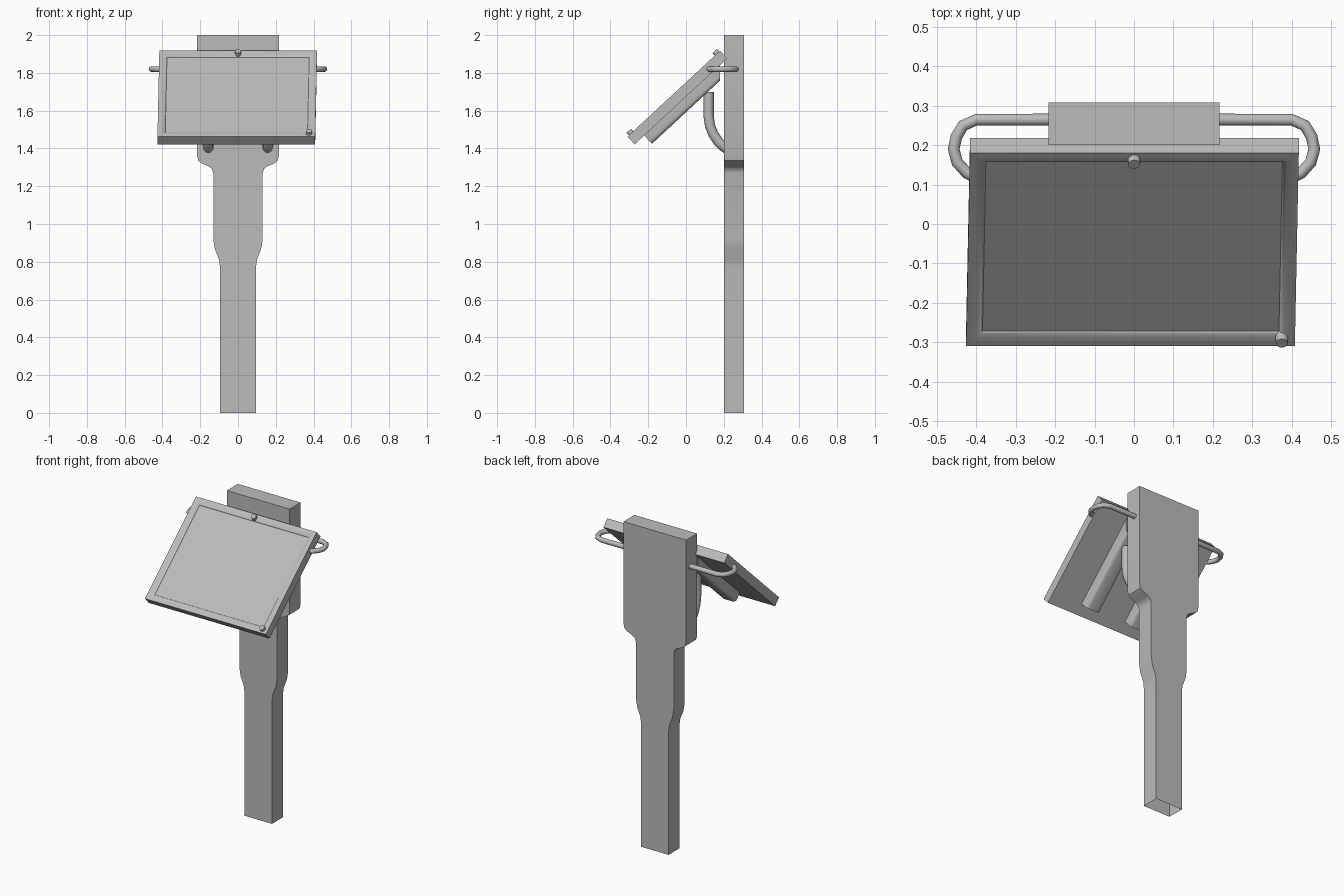
import bpy, bmesh, math
from mathutils import Vector, Matrix

if "Cube" in bpy.data.objects:
    bpy.data.objects.remove(bpy.data.objects["Cube"])

grey = bpy.data.materials.new("plain grey")
grey.diffuse_color = (0.5, 0.5, 0.5, 1)
grey.use_nodes = True
grey.node_tree.nodes["Principled BSDF"].inputs["Base Color"].default_value = grey.diffuse_color


def finish(name, bm, angle=35):
    bmesh.ops.recalc_face_normals(bm, faces=bm.faces[:])
    me = bpy.data.meshes.new(name)
    bm.to_mesh(me)
    bm.free()
    ob = bpy.data.objects.new(name, me)
    bpy.context.collection.objects.link(ob)
    me.materials.append(grey)
    bpy.ops.object.select_all(action='DESELECT')
    ob.select_set(True)
    bpy.context.view_layer.objects.active = ob
    bpy.ops.object.shade_smooth_by_angle(angle=math.radians(angle))
    return ob


def box(bm, lo, hi):
    c = [(a + b) / 2 for a, b in zip(lo, hi)]
    s = [b - a for a, b in zip(lo, hi)]
    m = Matrix.Translation(c) @ Matrix.Diagonal((*s, 1))
    return bmesh.ops.create_cube(bm, size=1, matrix=m)["verts"]


def tube(name, pts, r, sides=12):
    """Round tube along a path of points, with capped ends."""
    bm = bmesh.new()
    pts = [Vector(p) for p in pts]
    side = (pts[1] - pts[0]).cross(pts[-1] - pts[0]).normalized()
    rings = []
    for i, p in enumerate(pts):
        a, b = pts[max(i - 1, 0)], pts[min(i + 1, len(pts) - 1)]
        up = (b - a).cross(side).normalized()
        rings.append([bm.verts.new(p + r * (math.cos(t) * side + math.sin(t) * up))
                      for t in (2 * math.pi * k / sides for k in range(sides))])
    for a, b in zip(rings, rings[1:]):
        for k in range(sides):
            n = (k + 1) % sides
            bm.faces.new((a[k], a[n], b[n], b[k]))
    bm.faces.new(rings[0])
    bm.faces.new(rings[-1])
    return finish(name, bm, 50)


# Post: stepped outline, open at the bottom
half = [(0.095, 0), (0.095, 0.77), (0.1, 0.81), (0.122, 0.865), (0.131, 0.92),
        (0.131, 1.27), (0.138, 1.292), (0.155, 1.305), (0.19, 1.32),
        (0.21, 1.335), (0.217, 1.365), (0.217, 2.0)]
bm = bmesh.new()
outline = half + [(-x, z) for x, z in reversed(half)]
front = bm.faces.new([bm.verts.new((x, 0.2, z)) for x, z in outline])
back = bmesh.ops.extrude_face_region(bm, geom=[front])["geom"]
bmesh.ops.translate(bm, vec=(0, 0.108, 0), verts=[v for v in back if isinstance(v, bmesh.types.BMVert)])
bmesh.ops.recalc_face_normals(bm, faces=bm.faces[:])
bottom = [f for f in bm.faces if f.calc_center_median().z < 0.001]
bmesh.ops.delete(bm, geom=bottom, context='FACES')
finish("post", bm)

# Tilted frame of the display: x across, y up the slope, z out of the screen
slope = math.atan2(0.455, 0.49)
tilt = Matrix.Translation((-0.004, -0.065, 1.69)) @ Matrix.Rotation(slope, 4, 'X')
shear = Matrix.Identity(4)
shear[0][1] = 0.015
tilt = tilt @ shear

# Display housing with a rounded bezel sinking to the screen
bm = bmesh.new()
box(bm, (-0.4175, -0.334, -0.056), (0.4175, 0.334, 0))
screen = max(bm.faces, key=lambda f: f.calc_center_median().z)
for width, depth in ((0.02, 0), (0.02, -0.002), (0.012, -0.004), (0.006, -0.006)):
    bmesh.ops.inset_region(bm, faces=[screen], thickness=width, depth=depth)
bm.transform(tilt)
finish("display", bm, 50)

# Two round studs on the bezel
for name, x, y in (("top_stud", 0.0, 0.312), ("corner_stud", 0.384, -0.308)):
    bm = bmesh.new()
    bmesh.ops.create_cone(bm, cap_ends=True, segments=16, radius1=0.017, radius2=0.015,
                          depth=0.03, matrix=Matrix.Translation((x, y, 0.003)))
    bm.transform(tilt)
    finish(name, bm)

for label, s in (("left", -1), ("right", 1)):
    # Rail under the display
    bm = bmesh.new()
    vs = box(bm, (s * 0.16 - 0.05, -0.265, -0.116), (s * 0.16 + 0.05, 0.29, -0.05))
    for v in vs:  # upper end is cut upright against the post
        if v.co.y > 0 and v.co.z < -0.1:
            v.co.y = 0.225
    low = [e for e in bm.edges if all(v.co.z < -0.1 for v in e.verts)
           and abs(e.verts[0].co.x - e.verts[1].co.x) < 0.001]
    bmesh.ops.bevel(bm, geom=low, offset=0.02, segments=3, affect='EDGES', profile=0.5)
    bm.transform(tilt)
    finish(label + "_rail", bm)

    # Curved strut from the rail to the post
    strut = [(0.12, 1.70), (0.12, 1.57), (0.127, 1.52), (0.145, 1.475),
             (0.172, 1.435), (0.205, 1.405), (0.23, 1.39)]
    tube(label + "_strut", [(s * 0.157, y, z) for y, z in strut], 0.027)

    # Side handle loop from the post to the display
    loop = [(0.2, 0.265), (0.40, 0.265), (0.434, 0.25), (0.451, 0.222), (0.458, 0.19),
            (0.449, 0.157), (0.425, 0.13), (0.39, 0.112)]
    tube(label + "_handle", [(s * x, y, 1.82) for x, y in loop], 0.015)
